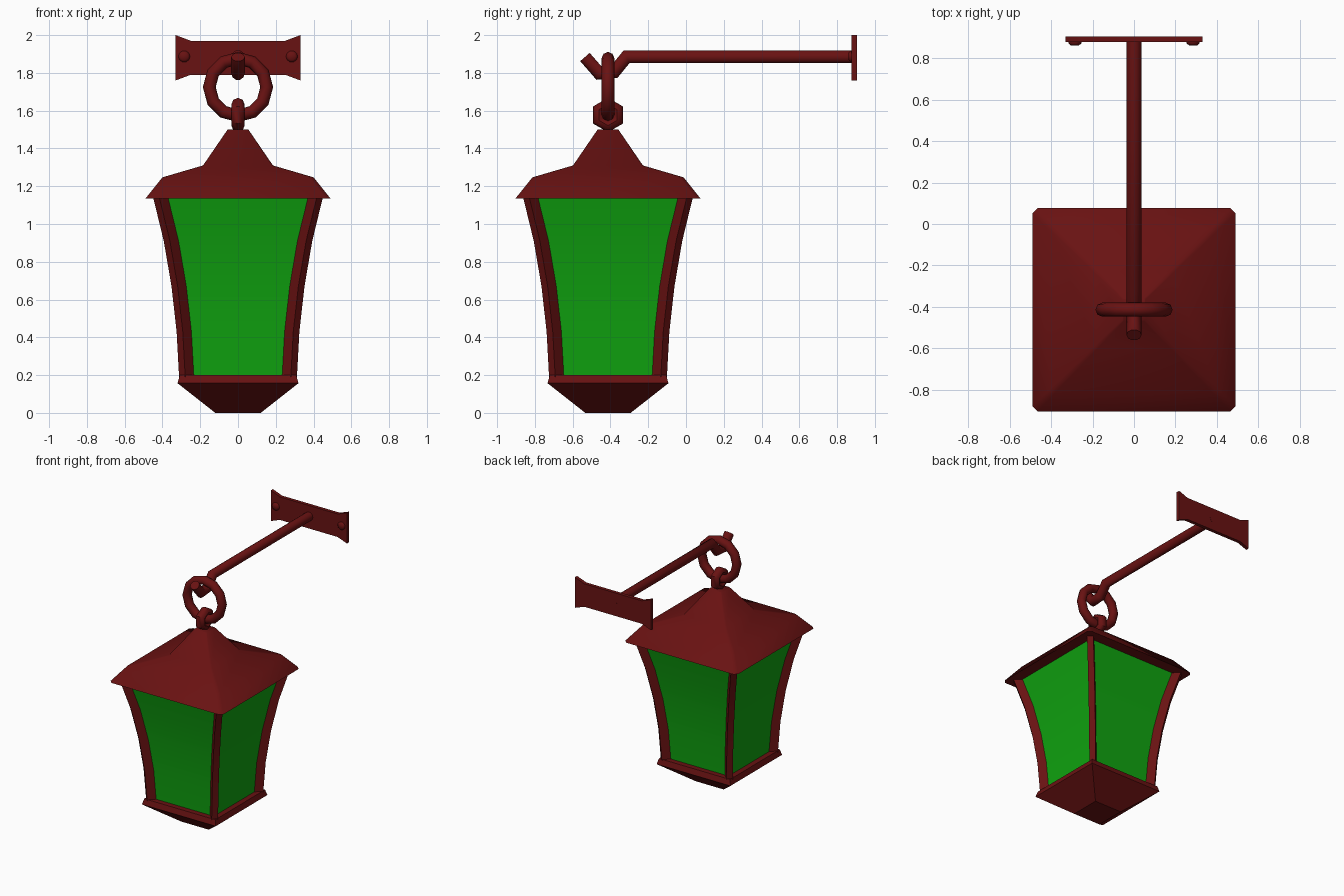
import bpy, bmesh, math
from mathutils import Vector, Matrix

if "Cube" in bpy.data.objects:
    bpy.data.objects.remove(bpy.data.objects["Cube"])

CY = -0.413  # lantern centre line


def material(name, col):
    m = bpy.data.materials.new(name)
    m.diffuse_color = (*col, 1)
    m.use_nodes = True
    m.node_tree.nodes["Principled BSDF"].inputs["Base Color"].default_value = m.diffuse_color
    return m


RED = material("dark red iron", (0.14, 0.006, 0.006))
GREEN = material("green glass", (0.005, 0.37, 0.005))


def make(name, bm, mat, angle=30):
    bmesh.ops.recalc_face_normals(bm, faces=bm.faces)
    me = bpy.data.meshes.new(name)
    bm.to_mesh(me)
    bm.free()
    ob = bpy.data.objects.new(name, me)
    bpy.context.collection.objects.link(ob)
    me.materials.append(mat)
    bpy.ops.object.select_all(action='DESELECT')
    ob.select_set(True)
    bpy.context.view_layer.objects.active = ob
    bpy.ops.object.shade_smooth_by_angle(angle=math.radians(angle))
    return ob


def loft(name, rings, mat, closed=False, angle=30):
    """Skin a list of point rings; cap the ends unless closed."""
    bm = bmesh.new()
    vs = [[bm.verts.new(p) for p in r] for r in rings]
    n = len(vs[0])
    for k in range(len(vs) if closed else len(vs) - 1):
        a, b = vs[k], vs[(k + 1) % len(vs)]
        for i in range(n):
            j = (i + 1) % n
            bm.faces.new((a[i], a[j], b[j], b[i]))
    if not closed:
        bm.faces.new(vs[0])
        bm.faces.new(vs[-1])
    return make(name, bm, mat, angle)


def square(h, z, c=0.0):
    """Square ring of half width h, corners cut by c."""
    pts = []
    for k in range(4):
        rot = Matrix.Rotation(k * math.pi / 2, 3, 'Z')
        corner = [(h, h - c), (h - c, h)] if c else [(h, h)]
        pts += [rot @ Vector((x, y, z)) + Vector((0, CY, 0)) for x, y in corner]
    return pts


def torus(name, z, major, minor, n, m, axis, start=0.0):
    """Ring standing in the xz plane (axis Y) or the yz plane (axis X)."""
    rings = []
    for i in range(n):
        a = start + 2 * math.pi * i / n
        ring = []
        for j in range(m):
            b = 2 * math.pi * j / m
            u = (major + minor * math.cos(b))
            s, t, w = u * math.cos(a), u * math.sin(a), minor * math.sin(b)
            ring.append((s, CY + w, z + t) if axis == 'Y' else (w, CY + s, z + t))
        rings.append(ring)
    return loft(name, rings, RED, closed=True, angle=50)


# roof
loft("roof", [square(h, z, c) for h, z, c in
              [(0.49, 1.135, 0.025), (0.40, 1.247, 0.021), (0.185, 1.31, 0.012), (0.055, 1.50, 0.006)]],
     RED, angle=65)

# base tray
loft("base", [square(h, z) for h, z in [(0.12, 0), (0.32, 0.157), (0.308, 0.20)]], RED)

# flared glass body and four diagonal corner fins
levels = [(0.19, 0.312), (0.43, 0.325), (0.67, 0.352), (0.91, 0.393), (1.14, 0.449)]
loft("glass", [square(o - 0.046, z) for z, o in levels], GREEN)
W = 0.023
for k in range(4):
    rot = Matrix.Rotation(math.pi / 4 + k * math.pi / 2, 3, 'Z')
    rings = []
    for z, o in levels:
        outer = o * math.sqrt(2) - W
        inner = (o - 0.046) * math.sqrt(2) - 0.06
        rings.append([rot @ Vector((x, y, z)) + Vector((0, CY, 0)) for x, y in
                      [(inner, -W), (outer, -W), (outer, W), (inner, W)]])
    loft("corner_post_%d" % (k + 1), rings, RED)

# hanging ring and roof eyelet
torus("hanging_ring", 1.725, 0.152, 0.034, 12, 8, 'Y')
torus("roof_eyelet", 1.577, 0.056, 0.035, 6, 8, 'X', math.pi / 6)

# wall arm ending in a hook: mitred tube along a path of (y, z)
path = [Vector(p) for p in [(0.905, 1.885), (-0.315, 1.885), (-0.38, 1.805), (-0.46, 1.798), (-0.535, 1.884)]]
rings = []
for i, p in enumerate(path):
    d0 = (p - path[i - 1]).normalized() if i else (path[1] - p).normalized()
    d1 = (path[i + 1] - p).normalized() if i < len(path) - 1 else d0
    t = (d0 + d1).normalized()
    nrm = Vector((-t.y, t.x)) / max(0.7, t.dot(d0))
    rings.append([(0.036 * math.cos(a), p.x + nrm.x * 0.035 * math.sin(a), p.y + nrm.y * 0.035 * math.sin(a))
                  for a in [2 * math.pi * j / 10 for j in range(10)]])
loft("wall_arm", rings, RED, angle=50)

# wall plate with flared ends
outline = [(-0.33, 0.12), (-0.25, 0.09), (0.25, 0.09), (0.33, 0.12),
           (0.33, -0.12), (0.25, -0.09), (-0.25, -0.09), (-0.33, -0.12)]
loft("wall_plate", [[(x, y, 1.88 + z) for x, z in outline] for y in (0.877, 0.904)], RED)

# bolt heads
for s, side in ((-1, "left"), (1, "right")):
    rings = [[(s * 0.285 + r * math.cos(a), y, 1.887 + r * math.sin(a))
              for a in [2 * math.pi * j / 10 for j in range(10)]]
             for r, y in [(0.031, 0.885), (0.031, 0.871), (0.02, 0.861)]]
    loft("bolt_" + side, rings, RED, angle=50)
